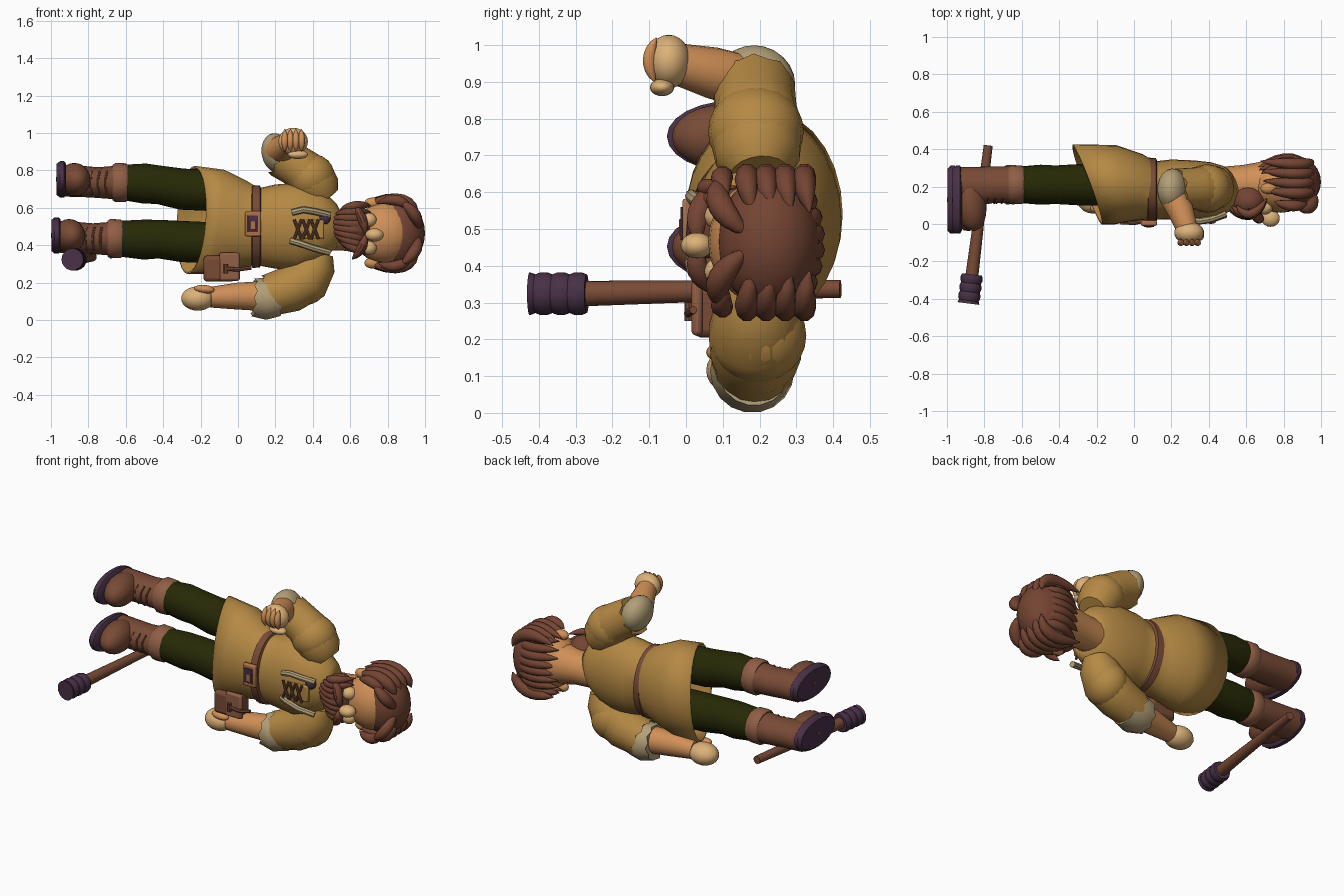
import bpy, bmesh, math
from mathutils import Vector

if "Cube" in bpy.data.objects:
    bpy.data.objects.remove(bpy.data.objects["Cube"])

def mat(name, r, g, b):
    m = bpy.data.materials.new(name)
    m.diffuse_color = (r, g, b, 1)
    m.use_nodes = True
    m.node_tree.nodes["Principled BSDF"].inputs["Base Color"].default_value = m.diffuse_color
    return m

TUNIC = mat("tan cloth", .46, .25, .058)
PANTS = mat("dark green cloth", .02, .022, .002)
BOOT = mat("brown leather", .19, .07, .037)
CUFF = mat("light leather", .28, .112, .06)
HAIR = mat("brown hair", .175, .058, .033)
SKIN = mat("skin", .63, .275, .095)
PALE = mat("pale skin", .72, .44, .19)
CREAM = mat("cream lining", .45, .35, .19)
PURPLE = mat("dark purple", .065, .03, .062)
BRONZE = mat("bronze", .42, .17, .065)

def finish(name, bm, m):
    bmesh.ops.recalc_face_normals(bm, faces=bm.faces)
    me = bpy.data.meshes.new(name)
    bm.to_mesh(me)
    bm.free()
    me.materials.append(m)
    ob = bpy.data.objects.new(name, me)
    bpy.context.collection.objects.link(ob)
    return ob

def loft(name, rings, m, n=16, caps=True, jag=0):
    """rings: (x, y, z, ra[, rb[, tilt]]); rb runs along z (or y on vertical paths)."""
    bm, rows = bmesh.new(), []
    pts = [Vector(r[:3]) for r in rings]
    flow = pts[-1] - pts[0]
    ref = Vector((0, 1, 0)) if abs(flow.z) > .6 * flow.length else Vector((0, 0, 1))
    for i, r in enumerate(rings):
        t = (pts[min(i + 1, len(pts) - 1)] - pts[max(i - 1, 0)]).normalized()
        b = (ref - t * ref.dot(t)).normalized()
        a = b.cross(t)
        ra, rb = r[3], r[4] if len(r) > 4 else r[3]
        tilt = r[5] if len(r) > 5 else 0
        row = []
        for k in range(n):
            w = 2 * math.pi * k / n
            shift = -tilt * math.cos(w)
            if i == len(rings) - 1:
                shift += jag * (-1) ** k
            row.append(bm.verts.new(pts[i] + a * ra * math.cos(w) + b * rb * math.sin(w) + t * shift))
        rows.append(row)
    for p, q in zip(rows, rows[1:]):
        for k in range(n):
            bm.faces.new((p[k], p[(k + 1) % n], q[(k + 1) % n], q[k]))
    if caps:
        bm.faces.new(rows[0])
        bm.faces.new(rows[-1])
    return finish(name, bm, m)

def blob(name, loc, size, m, rot=(0, 0, 0), seg=18):
    bm = bmesh.new()
    bmesh.ops.create_uvsphere(bm, u_segments=seg, v_segments=12, radius=1)
    ob = finish(name, bm, m)
    ob.location, ob.scale, ob.rotation_euler = loc, size, rot
    return ob

def box(name, loc, size, m, bevel=.008):
    bm = bmesh.new()
    bmesh.ops.create_cube(bm, size=1)
    bmesh.ops.scale(bm, vec=size, verts=bm.verts)
    ob = finish(name, bm, m)
    ob.location = loc
    mod = ob.modifiers.new("bevel", "BEVEL")
    mod.width, mod.segments = bevel, 2
    return ob

def strand(name, p0, p1, p2, ra, rb, m=HAIR):
    """Lens shaped lock along a quadratic curve."""
    p0, p1, p2 = map(Vector, (p0, p1, p2))
    rings = []
    for i in range(9):
        t = i / 8
        p = p0 * (1 - t) ** 2 + p1 * 2 * t * (1 - t) + p2 * t * t
        s = max(.08, math.sin(math.pi * t) ** .6)
        rings.append((*p, ra * s, rb * s))
    return loft(name, rings, m, 10)

def cord(name, pts, r, m):
    return loft(name, [(*p, r) for p in pts], m, 8)

# Legs and boots
for tag, dx, hip, ankle in (("low", -.028, .41, .435), ("high", 0, .69, .735)):
    loft(tag + "_trouser", [(-.08, .21, hip, .11), (-.3, .21, hip + .01, .11),
         (-.42, .21, (hip + ankle) / 2 + .01, .103), (-.5, .21, ankle - .005, .107),
         (-.595 + dx, .21, ankle, .096)], PANTS, jag=.006)
    loft(tag + "_boot_cuff", [(-.585 + dx, .21, ankle, .092), (-.60 + dx, .21, ankle, .103),
         (-.655 + dx, .21, ankle, .105), (-.67 + dx, .21, ankle, .095)], CUFF)
    z = ankle + .005
    loft(tag + "_boot_shaft", [(-.65 + dx, .21, ankle, .096, .09), (-.75 + dx, .21, ankle, .098, .082),
         (-.82 + dx, .205, z, .1, .083), (-.93 + dx, .2, z + .005, .105, .085)], BOOT)
    blob(tag + "_boot_toe", (-.875 + dx, .11, z + .01), (.085, .15, .09), BOOT, (0, 0, .15))
    loft(tag + "_sole", [(-.92 + dx, .13, z + .012, .165, .085), (-.93 + dx, .13, z + .012, .182, .097),
         (-.952 + dx, .13, z + .012, .182, .097), (-.97 + dx, .13, z + .012, .165, .083)], PURPLE, 24)
    loft(tag + "_sole_stud", [(-.965 + dx, .13, z + .012, .014), (-.973 + dx, .13, z + .012, .012)], BOOT, 8)
    for k in range(3):
        x = -.70 - k * .04 + dx
        cord(tag + "_boot_lace", [(x, .145, ankle - .06), (x - .008, .115, ankle - .025),
             (x - .008, .112, ankle + .02), (x, .14, ankle + .06)], .006, BOOT)

# Tunic with tilted hem
tunic = loft("tunic", [(.53, .2, .47, .09, .1), (.49, .19, .48, .125, .15), (.42, .18, .495, .15, .21),
     (.32, .18, .5, .16, .235), (.2, .185, .5, .16, .225), (.1, .18, .5, .155, .205),
     (.02, .195, .51, .18, .235), (-.1, .21, .525, .212, .28, .01),
     (-.25, .212, .535, .213, .29, .08)], TUNIC, 28, False)
tunic.modifiers.new("cloth", "SOLIDIFY").thickness = .01
loft("belt", [(x, .18, .5, ry, rz) for x, ry, rz in ((.072, .165, .21), (.077, .175, .222),
     (.117, .172, .218), (.123, .16, .205))], BOOT, 28)

# Buckle
box("buckle_frame", (.08, .005, .515), (.085, .03, .135), BRONZE)
box("buckle_plate", (.08, -.011, .515), (.056, .008, .09), PURPLE, .002)
box("buckle_tongue", (.08, -.014, .505), (.03, .009, .045), BRONZE, .002)

# Belt pouch
box("pouch", (-.1, .08, .275), (.17, .12, .14), BOOT, .02)
box("pouch_flap", (-.045, .03, .285), (.11, .03, .15), CUFF, .012)
cord("pouch_cord", [(-.07, .01, .275), (.0, .005, .27), (.07, .02, .28)], .011, BOOT)
cord("pouch_toggle", [(-.065, .008, .25), (-.065, .008, .3)], .012, BOOT)

# Collar and chest lacing
cord("low_collar", [(.28, .025, .425), (.33, .015, .41), (.4, .02, .385), (.49, .05, .36)], .018, CREAM)
cord("high_collar", [(.29, .025, .575), (.35, .015, .59), (.41, .025, .58), (.49, .055, .56)], .018, CREAM)
box("chest_opening", (.40, .035, .485), (.12, .025, .1), TUNIC)
blob("undershirt", (.46, .055, .545), (.035, .025, .035), PURPLE)
for i in range(3):
    x = .32 + i * .045
    for s in (-1, 1):
        cord("chest_lace", [(x - s * .02, .012, .432), (x, .008, .485), (x + s * .02, .012, .538)], .008, BOOT)

# Raised arm
blob("high_shoulder", (.39, .19, .765), (.13, .13, .125), TUNIC)
loft("high_sleeve", [(.47, .2, .65, .08), (.44, .195, .69, .115), (.39, .19, .765, .128),
     (.32, .19, .82, .112), (.225, .185, .875, .112)], TUNIC, 18, jag=.01)
blob("high_cuff", (.205, .185, .893), (.08, .112, .107), CREAM, (0, -.2, 0))
loft("high_forearm", [(.2, .16, .9, .073), (.25, .07, .925, .07), (.285, -.03, .95, .056)], SKIN)
blob("high_hand", (.295, -.047, .955), (.08, .06, .073), PALE)
for k in range(4):
    x = .25 + k * .03
    strand("high_finger", (x, -.08, 1.02), (x, -.118, .96), (x, -.085, .9), .018, .018, SKIN)
blob("high_thumb", (.32, -.065, .885), (.055, .033, .024), PALE)

# Lowered arm
blob("low_shoulder", (.365, .195, .21), (.12, .132, .128), TUNIC)
loft("low_sleeve", [(.43, .19, .36, .08), (.415, .19, .3, .11), (.37, .19, .22, .13),
     (.28, .19, .165, .124), (.16, .185, .13, .112)], TUNIC, 18, jag=.01)
loft("low_cuff", [(.22, .185, .12, .1), (.15, .18, .115, .115), (.085, .175, .12, .102)], CREAM, 18, jag=.008)
loft("low_forearm", [(.14, .17, .128, .08), (0, .15, .128, .072), (-.15, .13, .122, .055)], SKIN)
blob("low_hand", (-.215, .13, .115), (.09, .075, .065), PALE)
blob("low_thumb", (-.18, .085, .165), (.055, .03, .023), SKIN, (0, .1, 0))

# Head and face
loft("neck", [(.46, .21, .47, .095), (.58, .215, .47, .1), (.72, .215, .465, .125)], SKIN)
blob("head", (.785, .205, .465), (.165, .145, .165), SKIN, seg=24)
blob("nose", (.73, .03, .455), (.05, .045, .035), PALE)
for s in (-1, 1):
    blob("cheek", (.70, .09, .46 + s * .075), (.042, .04, .038), PALE)
    blob("ear", (.72, .19, .465 + s * .16), (.045, .03, .03), SKIN)

# Beard and moustache
blob("beard_base", (.615, .12, .495), (.1, .095, .125), HAIR)
for k in range(8):
    z = .36 + k * .036
    tip = .57 - .085 * math.sin(math.pi * (k + 1.2) / 9)
    strand("beard_lock", (.71, .1 + .5 * abs(z - .48) ** 1.3, z), (.62, -.01, z + .01),
           (tip, .1, .51 + (z - .48) * .6), .025, .025)
for s in (-1, 1):
    strand("moustache", (.68, .035, .46), (.68, .01, .465 + s * .08), (.61, .08, .475 + s * .15), .025, .03)

# Hair: cap, back locks, side locks
blob("hair_cap", (.855, .225, .465), (.145, .14, .18), HAIR, seg=24)
for k in range(8):
    u = (k - 3.5) / 3.5
    z = .465 + u * .16
    y = .345 - .04 * u * u
    strand("back_lock", (.95 - .03 * u * u, y - .08, .465 + u * .12), (.88, y + .06, z),
           (.66 + .02 * u * u, y - .035, z), .032, .032)
for s in (-1, 1):
    for k in range(4):
        y = .15 + k * .052
        strand("side_lock", (.955, y + .03, .465 + s * .08), (.93, y, .462 + s * .225),
               (.70 - .008 * k, y + .03, .465 + s * .16), .033, .038)
    strand("fringe", (.965, .17, .465 + s * .02), (.97, .06, .465 + s * .1), (.87, .09, .465 + s * .17), .033, .035)
    strand("temple_lock", (.93, .11, .465 + s * .12), (.86, .08, .465 + s * .21), (.75, .12, .465 + s * .16), .03, .03)

# Mallet
def along(y):
    return (-.832 + .125 * y, y, .332 - .008 * (y < 0) + .005 * (y > .3))
loft("mallet_handle", [(*along(.42), .024), (*along(.1), .028), (*along(-.3), .035)], BOOT)
loft("mallet_head", [(*along(-.27 - .0155 * k), .053 if k % 3 == 0 else .059) for k in range(11)], PURPLE, 18)

# Smooth shading with kept edges
bpy.ops.object.select_all(action='SELECT')
bpy.context.view_layer.objects.active = tunic
bpy.ops.object.shade_smooth_by_angle(angle=math.radians(40))
